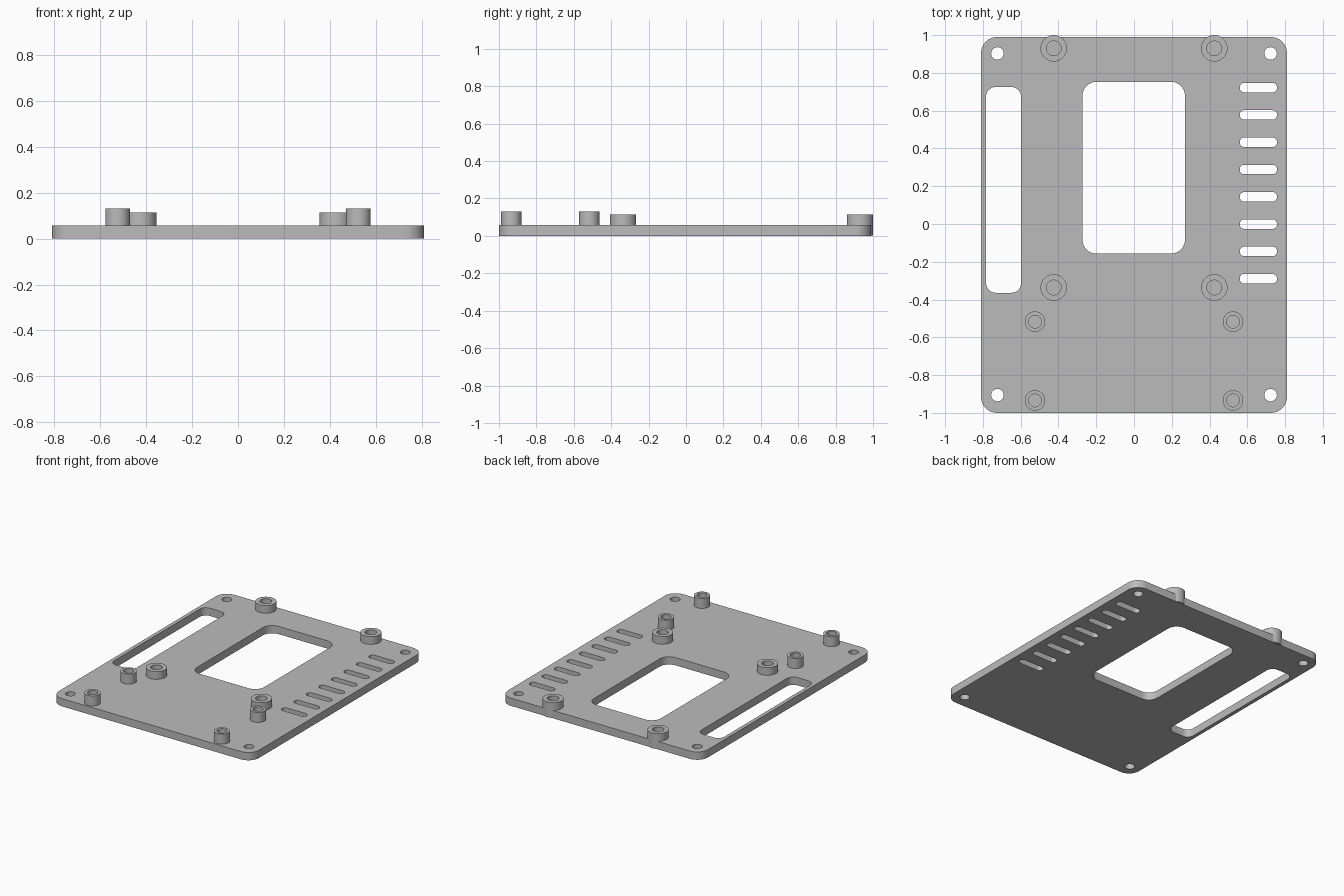
import bpy
import math

cube = bpy.data.objects.get("Cube")
if cube:
    bpy.data.objects.remove(cube, do_unlink=True)

grey = bpy.data.materials.new("light grey")
grey.use_nodes = True
colour = (0.5, 0.5, 0.5, 1)
grey.diffuse_color = colour
grey.node_tree.nodes["Principled BSDF"].inputs["Base Color"].default_value = colour

PLATE_TOP = 0.057


def rounded_rect(x0, x1, y0, y1, r, steps=8):
    """Outline of a rectangle with round corners."""
    corners = [(x1 - r, y1 - r), (x0 + r, y1 - r), (x0 + r, y0 + r), (x1 - r, y0 + r)]
    points = []
    for i, (cx, cy) in enumerate(corners):
        for s in range(steps + 1):
            a = math.pi / 2 * (i + s / steps)
            points.append((cx + r * math.cos(a), cy + r * math.sin(a)))
    return points


def circle(cx, cy, r, sides=40):
    return [(cx + r * math.cos(math.tau * i / sides),
             cy + r * math.sin(math.tau * i / sides)) for i in range(sides)]


def extrude_outlines(name, outlines, z0, z1):
    """Solid from an outer outline and the holes inside it."""
    curve = bpy.data.curves.new(name, 'CURVE')
    curve.dimensions = '2D'
    curve.fill_mode = 'BOTH'
    curve.extrude = (z1 - z0) / 2
    for outline in outlines:
        spline = curve.splines.new('POLY')
        spline.points.add(len(outline) - 1)
        for point, (x, y) in zip(spline.points, outline):
            point.co = (x, y, 0, 1)
        spline.use_cyclic_u = True
    obj = bpy.data.objects.new(name, curve)
    obj.location.z = (z0 + z1) / 2
    bpy.context.collection.objects.link(obj)
    bpy.ops.object.select_all(action='DESELECT')
    obj.select_set(True)
    bpy.context.view_layer.objects.active = obj
    bpy.ops.object.convert(target='MESH')
    obj = bpy.context.object
    # Join caps to walls
    bpy.ops.object.mode_set(mode='EDIT')
    bpy.ops.mesh.select_all(action='SELECT')
    bpy.ops.mesh.remove_doubles(threshold=0.0001)
    bpy.ops.mesh.normals_make_consistent(inside=False)
    bpy.ops.object.mode_set(mode='OBJECT')
    obj.data.materials.clear()
    obj.data.materials.append(grey)
    bpy.ops.object.shade_smooth_by_angle(angle=math.radians(30))
    return obj


# Base plate with window, side slot, vents and corner screw holes
plate = [rounded_rect(-0.81, 0.81, -1.0, 0.99, 0.085),
         rounded_rect(-0.273, 0.27, -0.157, 0.753, 0.075),
         rounded_rect(-0.783, -0.598, -0.364, 0.725, 0.05)]
for i in range(8):
    y = 0.722 - 0.1445 * i
    plate.append(rounded_rect(0.56, 0.757, y - 0.025, y + 0.025, 0.023))
for x in (-0.723, 0.723):
    for y in (-0.906, 0.903):
        plate.append(circle(x, y, 0.033))
extrude_outlines("base_plate", plate, 0, PLATE_TOP)

# Mirrored pairs of hollow standoffs: x, y, outer radius, hole radius, top
standoffs = {
    "rear_standoff": (0.425, 0.93, 0.07, 0.039, 0.113),
    "middle_standoff": (0.425, -0.336, 0.07, 0.039, 0.113),
    "inner_front_standoff": (0.524, -0.517, 0.054, 0.034, 0.13),
    "front_standoff": (0.524, -0.934, 0.054, 0.034, 0.13),
}
for name, (x, y, outer, hole, top) in standoffs.items():
    for side, sign in (("left", 1), ("right", -1)):
        rings = [circle(sign * x, y, outer), circle(sign * x, y, hole)]
        extrude_outlines(f"{side}_{name}", rings, 0.002, top)
